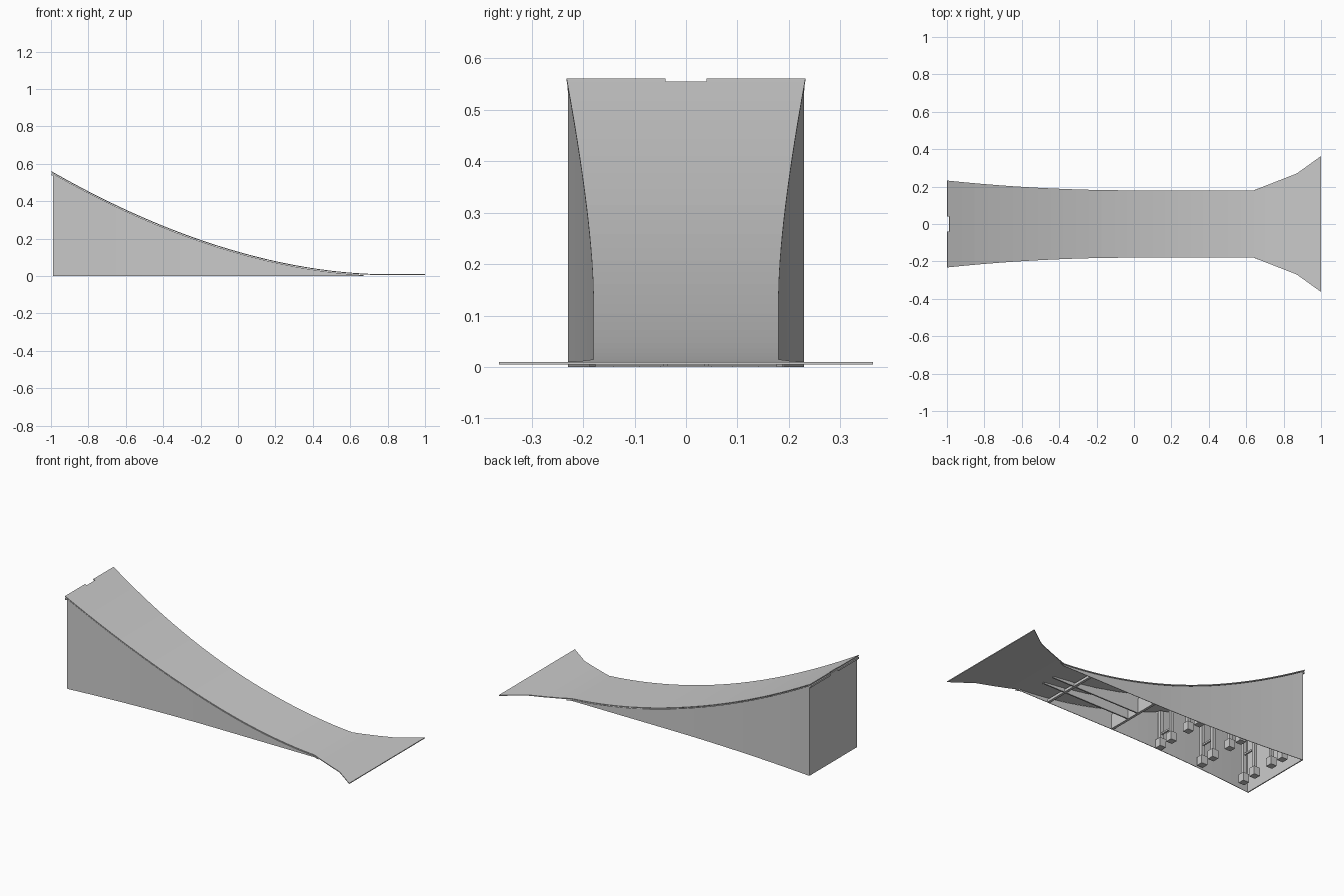
import bpy, bmesh

cube = bpy.data.objects.get("Cube")
if cube:
    bpy.data.objects.remove(cube, do_unlink=True)

grey = bpy.data.materials.new("light_grey")
grey.use_nodes = True
COLOUR = (0.6, 0.6, 0.6, 1)
grey.diffuse_color = COLOUR
grey.node_tree.nodes["Principled BSDF"].inputs["Base Color"].default_value = COLOUR

NOTCH = 0.04      # half width of the centre tongue
FLARE = 0.64      # where the apron starts to widen
BACK = -0.985     # plane of the rear wall
FLAT = 0.78       # where the curve meets the ground


def height(x):
    return 0.005 + 0.551 * (max(FLAT - x, 0) / (1 + FLAT)) ** 1.85


def half_width(x):
    if x < 0:
        return 0.18 + 0.052 * x * x
    if x <= FLARE:
        return 0.18
    if x <= 0.87:
        return 0.18 + 0.09 * (x - FLARE) / 0.23
    return 0.27 + 0.093 * (x - 0.87) / 0.13


def finish(name, bm, thickness=0):
    bmesh.ops.recalc_face_normals(bm, faces=bm.faces)
    mesh = bpy.data.meshes.new(name)
    bm.to_mesh(mesh)
    bm.free()
    mesh.materials.append(grey)
    obj = bpy.data.objects.new(name, mesh)
    bpy.context.collection.objects.link(obj)
    if thickness:
        mod = obj.modifiers.new("thickness", "SOLIDIFY")
        mod.thickness = abs(thickness)
        mod.offset = -1 if thickness > 0 else 0
    return obj


def sheet(name, rows, thickness, skip=()):
    """Skin a grid of points, leaving out the cells in skip."""
    bm = bmesh.new()
    grid = [[bm.verts.new(p) for p in row] for row in rows]
    for i in range(len(grid) - 1):
        for j in range(len(grid[0]) - 1):
            if (i, j) not in skip:
                bm.faces.new((grid[i][j], grid[i + 1][j],
                              grid[i + 1][j + 1], grid[i][j + 1]))
    loose = [v for v in bm.verts if not v.link_faces]
    bmesh.ops.delete(bm, geom=loose, context="VERTS")
    return finish(name, bm, thickness)


def box(name, low, high):
    bm = bmesh.new()
    bmesh.ops.create_cube(bm, size=1)
    for v in bm.verts:
        for a in range(3):
            v.co[a] = low[a] if v.co[a] < 0 else high[a]
    return finish(name, bm)


# Curved riding deck with flared apron and rear notch
count = 24
curve = [-0.99 + i * (FLARE + 0.99) / count for i in range(count + 1)]
stations = [-1] + curve + [0.7, FLAT, 0.87, 1]
rows = [[(x, y, height(x)) for y in (-half_width(x), -NOTCH, NOTCH, half_width(x))]
        for x in stations]
sheet("riding_deck", rows, 0.005, skip={(0, 1)})

# Rear lip under the deck edge, either side of the notch
for side, name in ((-1, "right_lip"), (1, "left_lip")):
    ys = sorted((side * NOTCH, side * 0.23))
    box(name, (-0.998, ys[0], 0.537), (BACK, ys[1], 0.548))

# Side skirts and rear wall
skirt_x = [BACK] + curve[1:] + [0.67]
for side, name in ((-1, "right_skirt"), (1, "left_skirt")):
    rows = [[(x, side * (min(half_width(x), half_width(BACK)) - 0.003), z)
             for z in (0, height(x) - 0.003)] for x in skirt_x]
    sheet(name, rows, -0.003)
wall = half_width(BACK) - 0.003
box("rear_wall", (BACK - 0.003, -wall, 0), (BACK + 0.003, wall, height(BACK) - 0.004))

# Support legs in pairs, each with a foot block, joined by a crossbar
for x in (-0.32, -0.61, -0.90):
    for side in (-1, 1):
        for y in (0.07 * side, 0.16 * side):
            box("foot_block", (x - 0.02, y - 0.02, 0), (x + 0.02, y + 0.02, 0.05))
            box("support_leg", (x - 0.01, y - 0.01, 0.05),
                (x + 0.01, y + 0.01, height(x + 0.01) - 0.004))
        z = 0.33 * height(x)
        ys = sorted((side * 0.07, side * 0.16))
        box("leg_crossbar", (x - 0.005, ys[0], z), (x + 0.005, ys[1], z + 0.01))

# Low framing beneath the shallow end
box("front_cross_beam", (0.44, -0.178, 0.002), (0.455, 0.178, 0.018))
box("middle_cross_beam", (-0.005, -0.178, 0.002), (0.01, 0.178, 0.09))
for side in (-1, 1):
    y = side * NOTCH
    rows = [[(x, y, z) for z in (0.002, height(x) - 0.004)]
            for x in (0, 0.15, 0.3, 0.45, 0.6)]
    sheet("floor_joist", rows, -0.008)
